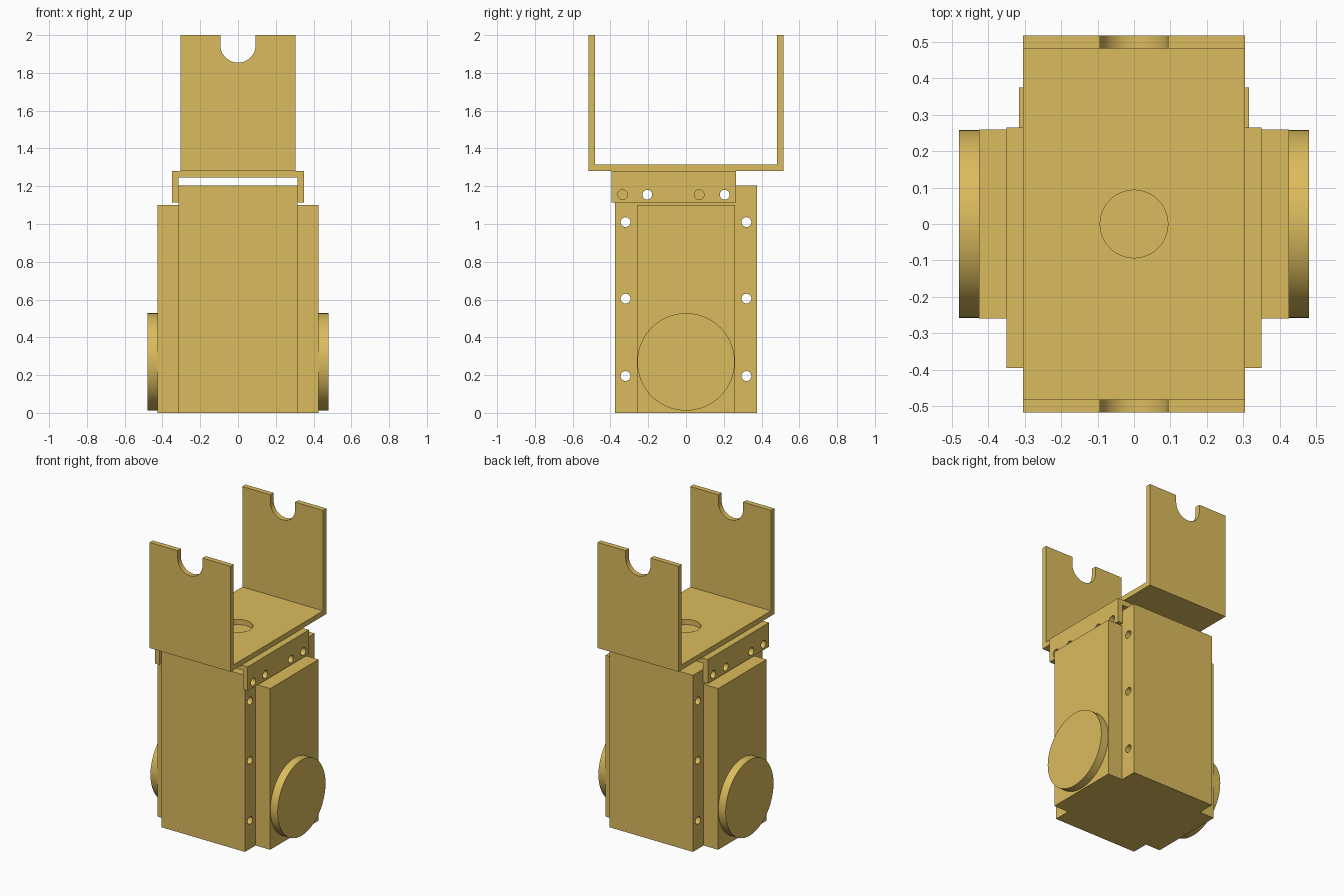
import bpy, bmesh
from math import cos, sin, pi, radians

if "Cube" in bpy.data.objects:
    bpy.data.objects.remove(bpy.data.objects["Cube"])

gold = bpy.data.materials.new("gold")
gold.diffuse_color = (0.71, 0.50, 0.11, 1)
gold.use_nodes = True
gold.node_tree.nodes["Principled BSDF"].inputs["Base Color"].default_value = gold.diffuse_color


def prism(name, profile, axis, lo, hi):
    """Extrude a 2D profile along an axis: 'x' takes (y,z), 'y' takes (x,z), 'z' takes (x,y)."""
    place = {'x': lambda a, b, t: (t, a, b),
             'y': lambda a, b, t: (a, t, b),
             'z': lambda a, b, t: (a, b, t)}[axis]
    bm = bmesh.new()
    low = [bm.verts.new(place(a, b, lo)) for a, b in profile]
    high = [bm.verts.new(place(a, b, hi)) for a, b in profile]
    bm.faces.new(low)
    bm.faces.new(high)
    n = len(profile)
    for i in range(n):
        j = (i + 1) % n
        bm.faces.new((low[i], low[j], high[j], high[i]))
    bmesh.ops.recalc_face_normals(bm, faces=bm.faces)
    mesh = bpy.data.meshes.new(name)
    bm.to_mesh(mesh)
    bm.free()
    obj = bpy.data.objects.new(name, mesh)
    bpy.context.collection.objects.link(obj)
    mesh.materials.append(gold)
    return obj


def rect(a, b, c, d):
    return [(a, c), (b, c), (b, d), (a, d)]


def circle(cx, cy, r, n=32):
    return [(cx + r * cos(2 * pi * i / n), cy + r * sin(2 * pi * i / n)) for i in range(n)]


def channel(a, b, top, bottom, t):
    """U-shaped section, open towards 'top'; t is signed wall thickness of the web."""
    w = abs(t)
    return [(a, top), (a, bottom), (b, bottom), (b, top),
            (b - w, top), (b - w, bottom + t), (a + w, bottom + t), (a + w, top)]


def activate(obj):
    bpy.ops.object.select_all(action='DESELECT')
    obj.select_set(True)
    bpy.context.view_layer.objects.active = obj


def cut(obj, cutter):
    mod = obj.modifiers.new("cut", 'BOOLEAN')
    mod.operation = 'DIFFERENCE'
    mod.solver = 'EXACT'
    mod.object = cutter
    activate(obj)
    bpy.ops.object.modifier_apply(modifier=mod.name)
    bpy.data.objects.remove(cutter)


def smooth(obj):
    activate(obj)
    bpy.ops.object.shade_smooth_by_angle(angle=radians(30))


# Main housing with mounting holes running through it
body = prism("housing", rect(-0.315, 0.315, -0.375, 0.375), 'z', 0, 1.205)
holes = [(s * 0.32, z) for s in (-1, 1) for z in (0.195, 0.605, 1.01)]
for y, z in holes + [(-0.205, 1.155), (0.205, 1.155)]:
    cut(body, prism("hole_cutter", circle(y, z, 0.026), 'x', -1, 1))
smooth(body)

# Side blocks and round discs
for side, s in (("left", -1), ("right", 1)):
    prism(side + "_block", rect(-0.26, 0.26, 0, 1.1), 'x', s * 0.315, s * 0.425)
    smooth(prism(side + "_disc", circle(0, 0.27, 0.258, 64), 'x', s * 0.425, s * 0.48))

# Inverted mounting bracket over the housing
saddle = prism("saddle_bracket", channel(-0.35, 0.35, 1.115, 1.28, -0.035), 'y', -0.395, 0.265)
for y in (-0.335, -0.205, 0.07, 0.205):
    cut(saddle, prism("hole_cutter", circle(y, 1.155, 0.026), 'x', -1, 1))
smooth(saddle)

# Upright fork with notched arms and a centre hole
fork = prism("fork_bracket", channel(-0.517, 0.517, 2.0, 1.28, 0.035), 'x', -0.305, 0.305)
cut(fork, prism("hole_cutter", circle(0, 0, 0.093, 48), 'z', 1.2, 1.4))
slot = [(0.093 * cos(pi + pi * i / 24), 1.947 + 0.093 * sin(pi + pi * i / 24)) for i in range(25)]
cut(fork, prism("slot_cutter", slot + [(0.093, 2.1), (-0.093, 2.1)], 'y', -1, 1))
smooth(fork)
